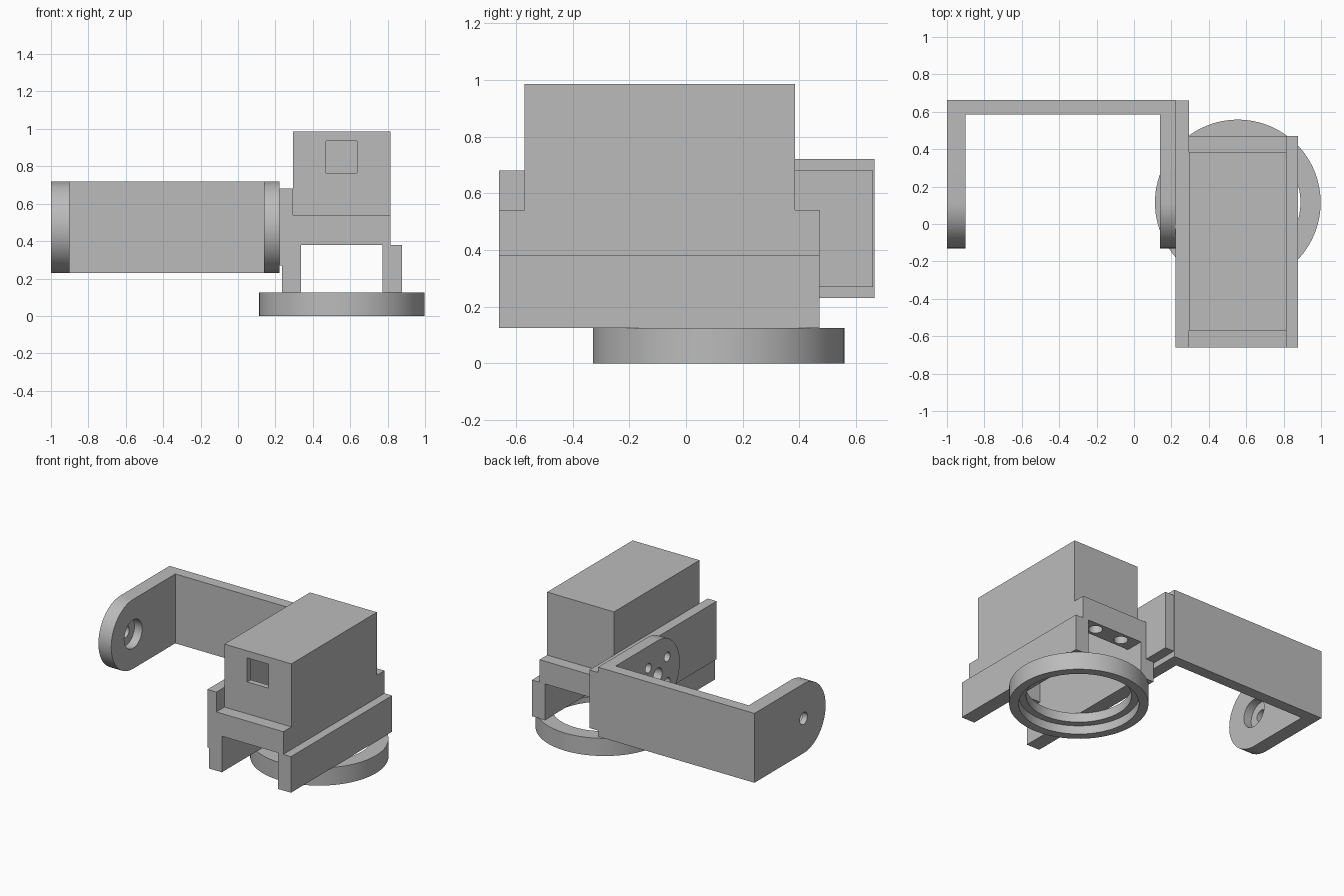
import bpy, bmesh, math
from mathutils import Matrix

cube = bpy.data.objects.get("Cube")
if cube:
    bpy.data.objects.remove(cube, do_unlink=True)

grey = bpy.data.materials.new("plain grey")
grey.use_nodes = True
grey.diffuse_color = (0.5, 0.5, 0.5, 1)
grey.node_tree.nodes["Principled BSDF"].inputs["Base Color"].default_value = (0.5, 0.5, 0.5, 1)


def finish(name, bm):
    bmesh.ops.recalc_face_normals(bm, faces=bm.faces)
    mesh = bpy.data.meshes.new(name)
    bm.to_mesh(mesh)
    bm.free()
    mesh.materials.append(grey)
    ob = bpy.data.objects.new(name, mesh)
    bpy.context.collection.objects.link(ob)
    return ob


def prism(name, x0, x1, outline):
    """Extrude a (y, z) outline along x."""
    bm = bmesh.new()
    face = bm.faces.new([bm.verts.new((x0, y, z)) for y, z in outline])
    ext = bmesh.ops.extrude_face_region(bm, geom=[face])["geom"]
    bmesh.ops.translate(bm, vec=(x1 - x0, 0, 0),
                        verts=[v for v in ext if isinstance(v, bmesh.types.BMVert)])
    return finish(name, bm)


def box(name, x, y, z):
    return prism(name, *x, [(y[0], z[0]), (y[1], z[0]), (y[1], z[1]), (y[0], z[1])])


def rod(center, radius, length, axis):
    bm = bmesh.new()
    turn = Matrix.Rotation(math.pi / 2, 4, "Y") if axis == "x" else Matrix()
    bmesh.ops.create_cone(bm, cap_ends=True, segments=32, radius1=radius, radius2=radius,
                          depth=length, matrix=Matrix.Translation(center) @ turn)
    return finish("cutter", bm)


def select(ob):
    bpy.ops.object.select_all(action="DESELECT")
    ob.select_set(True)
    bpy.context.view_layer.objects.active = ob


def cut(ob, cutters):
    for c in cutters:
        c.hide_render = True
        mod = ob.modifiers.new("cut", "BOOLEAN")
        mod.operation = "DIFFERENCE"
        mod.solver = "EXACT"
        mod.object = c
        select(ob)
        bpy.ops.object.modifier_apply(modifier=mod.name)
        bpy.data.objects.remove(c, do_unlink=True)


def smooth(ob):
    select(ob)
    bpy.ops.object.shade_smooth_by_angle(angle=math.radians(30))


MID_X, PIVOT_Y, PIVOT_Z = 0.555, 0.115, 0.475
FRONT, BACK = -0.66, 0.47

# Motor housing: tall block with a mounting tab at each end, hollow from below
housing = prism("motor_housing", 0.293, 0.816, [
    (FRONT, 0.38), (BACK, 0.38), (BACK, 0.54), (0.385, 0.54),
    (0.385, 0.985), (-0.57, 0.985), (-0.57, 0.54), (FRONT, 0.54)])
cutters = [box("cutter", (0.336, 0.773), (-0.53, 0.34), (0.3, 0.94)),
           box("cutter", (0.47, 0.636), (-0.7, -0.4), (0.765, 0.935))]
for y in (-0.595, 0.405):
    for side in (-1, 1):
        cutters.append(rod((MID_X + side * 0.105, y, 0.38), 0.045, 0.24, "z"))
cut(housing, cutters)
smooth(housing)

# Legs running along both sides of the housing
for name, x in (("right_leg", (0.234, 0.336)), ("left_leg", (0.773, 0.876))):
    box(name, x, (FRONT, BACK), (0.125, 0.38))

# Side plate between housing and bracket
box("side_plate", (0.223, 0.293), (FRONT, 0.66), (0.27, 0.68))

# Stepped ring under the legs
bm = bmesh.new()
profile = [(0.443, 0), (0.443, 0.125), (0.335, 0.125), (0.335, 0.06), (0.383, 0.06), (0.383, 0)]
verts = [bm.verts.new((MID_X + r, PIVOT_Y, z)) for r, z in profile]
edges = [bm.edges.new((verts[i - 1], verts[i])) for i in range(len(verts))]
bmesh.ops.spin(bm, geom=verts + edges, cent=(MID_X, PIVOT_Y, 0), axis=(0, 0, 1),
               angle=2 * math.pi, steps=96, use_merge=True)
bmesh.ops.remove_doubles(bm, verts=bm.verts, dist=0.0001)
smooth(finish("base_ring", bm))


# U-shaped bracket: back bar and two round-ended arms
def arm(name, x0, x1):
    r = 0.245
    outline = [(0.585, PIVOT_Z + r)]
    for i in range(33):
        a = math.pi / 2 + math.pi * i / 32
        outline.append((PIVOT_Y + r * math.cos(a), PIVOT_Z + r * math.sin(a)))
    outline.append((0.585, PIVOT_Z - r))
    return prism(name, x0, x1, outline)


box("bracket_back", (-1, 0.222), (0.585, 0.664), (0.23, 0.72))

# Outer arm with counterbored pivot hole
outer = arm("bracket_outer_arm", -1, -0.9)
cut(outer, [rod((-0.9, PIVOT_Y, PIVOT_Z), 0.1, 0.12, "x"),
            rod((-1, PIVOT_Y, PIVOT_Z), 0.042, 0.3, "x")])
smooth(outer)

# Inner arm with centre hole and four screw holes
inner = arm("bracket_inner_arm", 0.14, 0.222)
holes = [rod((0.18, PIVOT_Y, PIVOT_Z), 0.05, 0.2, "x")]
for sy in (-1, 1):
    for sz in (-1, 1):
        holes.append(rod((0.18, PIVOT_Y + sy * 0.105, PIVOT_Z + sz * 0.09), 0.033, 0.2, "x"))
cut(inner, holes)
smooth(inner)
